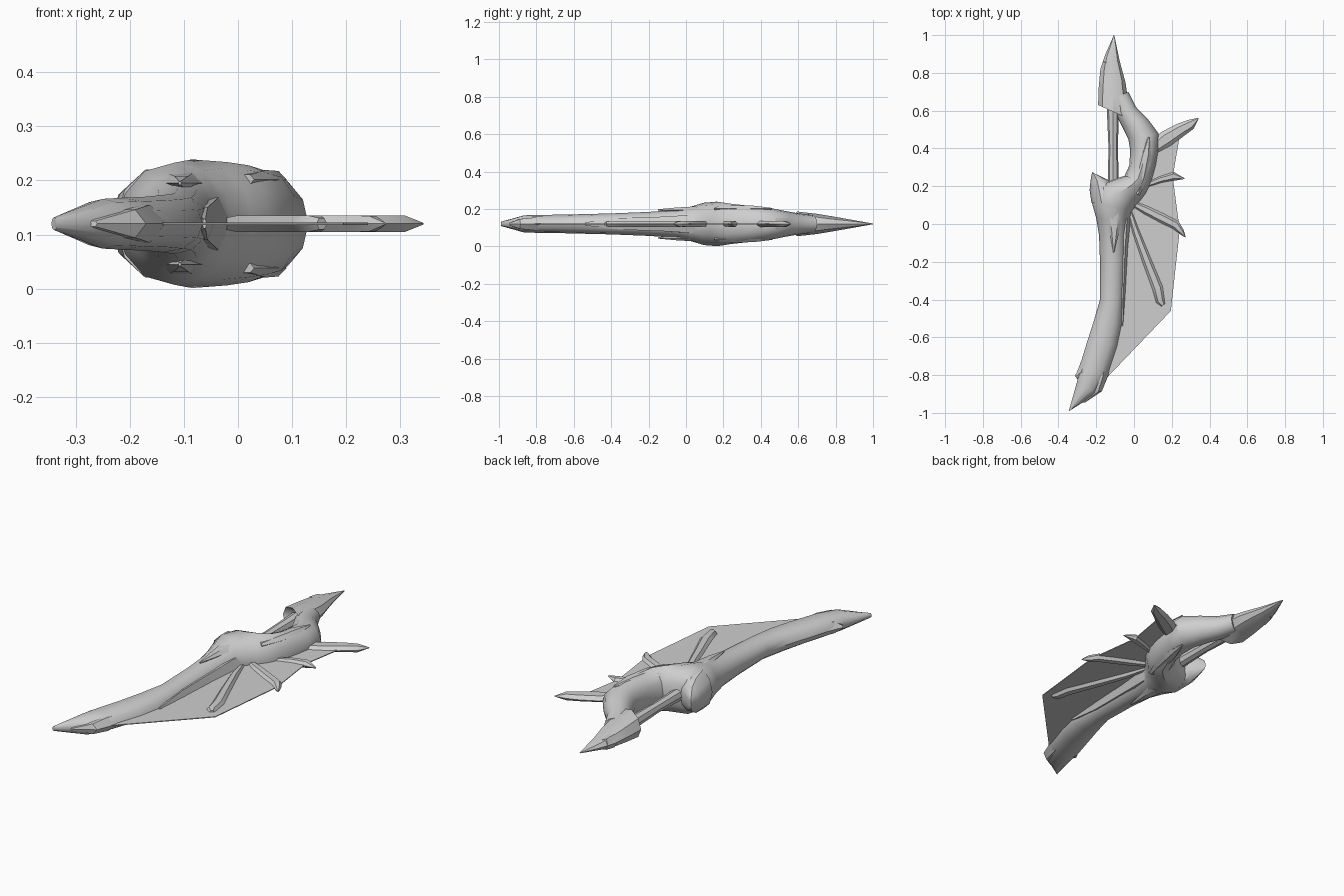
import bpy, bmesh, math
from mathutils import Vector

ZC = 0.12  # height of the flat symmetry plane

grey = bpy.data.materials.new("plain grey")
grey.diffuse_color = (0.62, 0.62, 0.62, 1)


def finish(name, bm, angle=35):
    bmesh.ops.remove_doubles(bm, verts=bm.verts, dist=0.0002)
    bmesh.ops.recalc_face_normals(bm, faces=bm.faces)
    me = bpy.data.meshes.new(name)
    bm.to_mesh(me)
    bm.free()
    me.materials.append(grey)
    ob = bpy.data.objects.new(name, me)
    bpy.context.collection.objects.link(ob)
    bpy.ops.object.select_all(action='DESELECT')
    ob.select_set(True)
    bpy.context.view_layer.objects.active = ob
    bpy.ops.object.shade_smooth_by_angle(angle=math.radians(angle))
    return ob


def loft(name, sections, sides=12, z=ZC, angle=35):
    """Skin oval rings; each section is (left x, left y, right x, right y, half height)."""
    bm = bmesh.new()
    rings = []
    for lx, ly, rx, ry, h in sections:
        a, b = Vector((lx, ly, z)), Vector((rx, ry, z))
        mid, half = (a + b) / 2, (b - a) / 2
        rings.append([bm.verts.new(mid + half * math.cos(t) + Vector((0, 0, h * math.sin(t))))
                      for t in (2 * math.pi * i / sides for i in range(sides))])
    for r, s in zip(rings, rings[1:]):
        for i in range(sides):
            j = (i + 1) % sides
            bm.faces.new((r[i], r[j], s[j], s[i]))
    bm.faces.new(rings[0])
    bm.faces.new(rings[-1])
    return finish(name, bm, angle)


def spine(name, points, sides=6, h=0.018):
    """Tapered wing spine along (x, y, half width) points."""
    secs = []
    for i, (x, y, w) in enumerate(points):
        p, q = points[max(i - 1, 0)], points[min(i + 1, len(points) - 1)]
        d = Vector((q[0] - p[0], q[1] - p[1])).normalized()
        n = Vector((-d.y, d.x)) * w
        secs.append((x + n.x, y + n.y, x - n.x, y - n.y, min(h, w)))
    return loft(name, secs, sides)


# Long lower limb running through the hub into the curved upper arm
loft("body", [
    (-0.345, -0.99, -0.335, -0.985, 0.012),
    (-0.30, -0.83, -0.20, -0.90, 0.046),
    (-0.29, -0.76, -0.14, -0.80, 0.048),
    (-0.25, -0.63, -0.09, -0.65, 0.050),
    (-0.215, -0.52, -0.065, -0.53, 0.053),
    (-0.18, -0.40, -0.055, -0.40, 0.056),
    (-0.18, -0.20, -0.045, -0.20, 0.064),
    (-0.185, -0.06, -0.04, -0.06, 0.074),
    (-0.20, 0.03, -0.03, 0.02, 0.092),
    (-0.225, 0.12, -0.01, 0.07, 0.113),
    (-0.20, 0.21, 0.03, 0.12, 0.119),
    (-0.10, 0.24, 0.06, 0.16, 0.114),
    (-0.05, 0.255, 0.09, 0.22, 0.108),
    (-0.025, 0.31, 0.115, 0.31, 0.100),
    (-0.02, 0.39, 0.13, 0.40, 0.090),
    (-0.03, 0.45, 0.13, 0.48, 0.082),
    (-0.06, 0.51, 0.07, 0.56, 0.068),
    (-0.10, 0.59, 0.01, 0.62, 0.056),
    (-0.12, 0.66, -0.03, 0.70, 0.046)])

# Pointed spur on the hub, beside the grip
loft("hub_spur", [
    (-0.225, 0.11, -0.07, 0.11, 0.105),
    (-0.235, 0.18, -0.09, 0.19, 0.092),
    (-0.23, 0.23, -0.13, 0.23, 0.065),
    (-0.222, 0.275, -0.21, 0.268, 0.025)], 10)

# Straight grip bar bridging hub and blade
loft("grip", [
    (-0.14, 0.18, -0.08, 0.18, 0.032),
    (-0.135, 0.40, -0.085, 0.40, 0.026),
    (-0.145, 0.63, -0.08, 0.63, 0.032)], 8)

# Faceted blade with its flared base
loft("blade", [
    (-0.15, 0.64, -0.06, 0.64, 0.035),
    (-0.19, 0.63, -0.035, 0.56, 0.066),
    (-0.187, 0.72, -0.035, 0.68, 0.054),
    (-0.178, 0.82, -0.045, 0.75, 0.040),
    (-0.155, 0.89, -0.075, 0.86, 0.024),
    (-0.107, 1.0, -0.104, 0.998, 0.002)], 8)
loft("blade_barb", [
    (-0.18, 0.80, -0.10, 0.80, 0.038),
    (-0.165, 0.86, -0.11, 0.83, 0.032),
    (-0.118, 0.88, -0.114, 0.88, 0.022)], 6)

# Sheath ridge along the wing side of the limb
loft("limb_ridge", [
    (-0.10, 0.05, -0.01, 0.10, 0.060),
    (-0.09, -0.12, -0.032, -0.12, 0.045),
    (-0.09, -0.36, -0.045, -0.36, 0.035),
    (-0.066, -0.54, -0.058, -0.54, 0.010)], 6)

# Overlapping claws at the lower end
loft("end_claw", [
    (-0.22, -0.70, -0.12, -0.72, 0.030),
    (-0.25, -0.82, -0.135, -0.80, 0.040),
    (-0.25, -0.90, -0.17, -0.885, 0.030),
    (-0.275, -0.945, -0.26, -0.945, 0.006)], 6)
loft("end_barb", [
    (-0.27, -0.70, -0.20, -0.72, 0.030),
    (-0.30, -0.78, -0.22, -0.80, 0.034),
    (-0.314, -0.805, -0.30, -0.82, 0.010)], 6)

# Mirrored armour flakes above and below the hub and arm
for side, label in ((1, "upper"), (-1, "lower")):
    loft(label + "_arm_flake", [
        (0.00, 0.17, 0.03, 0.15, 0.010),
        (0.00, 0.26, 0.07, 0.24, 0.020),
        (0.03, 0.36, 0.09, 0.36, 0.018),
        (0.075, 0.46, 0.085, 0.46, 0.004)], 6, ZC + side * 0.082)
    loft(label + "_hub_flake", [
        (-0.15, 0.20, -0.05, 0.15, 0.015),
        (-0.155, 0.08, -0.06, 0.06, 0.022),
        (-0.13, -0.04, -0.08, -0.05, 0.015),
        (-0.11, -0.15, -0.105, -0.15, 0.004)], 6, ZC + side * 0.075)

# Wing spines
spine("top_spine", [(0.09, 0.39, 0.03), (0.17, 0.45, 0.045),
                    (0.25, 0.50, 0.036), (0.30, 0.527, 0.028), (0.342, 0.56, 0.002)])
spine("upper_spine", [(0.05, 0.20, 0.012), (0.14, 0.235, 0.018),
                      (0.21, 0.253, 0.024), (0.268, 0.24, 0.002)])
spine("middle_spine", [(-0.03, 0.12, 0.012), (0.06, 0.075, 0.024), (0.15, 0.03, 0.027),
                       (0.22, -0.005, 0.026), (0.25, -0.04, 0.016), (0.272, -0.07, 0.002)])
spine("lower_spine", [(-0.03, 0.09, 0.010), (0.01, -0.04, 0.020), (0.07, -0.20, 0.026),
                      (0.125, -0.34, 0.030), (0.14, -0.41, 0.025), (0.155, -0.43, 0.012)])

# Thin wing membrane stretched between the spines
edge = [(-0.14, -0.81), (0.195, -0.46), (0.24, -0.05), (0.235, 0.02), (0.205, 0.25),
        (0.24, 0.455), (0.10, 0.43), (0.05, 0.22), (-0.06, 0.10), (-0.10, -0.40)]
bm = bmesh.new()
faces = []
verts = [[bm.verts.new((x, y, ZC + d)) for x, y in edge] for d in (-0.002, 0.002)]
for ring in verts:
    faces.append(bm.faces.new(ring))
for i in range(len(edge)):
    j = (i + 1) % len(edge)
    bm.faces.new((verts[0][i], verts[0][j], verts[1][j], verts[1][i]))
bmesh.ops.triangulate(bm, faces=faces)
finish("wing_membrane", bm)
